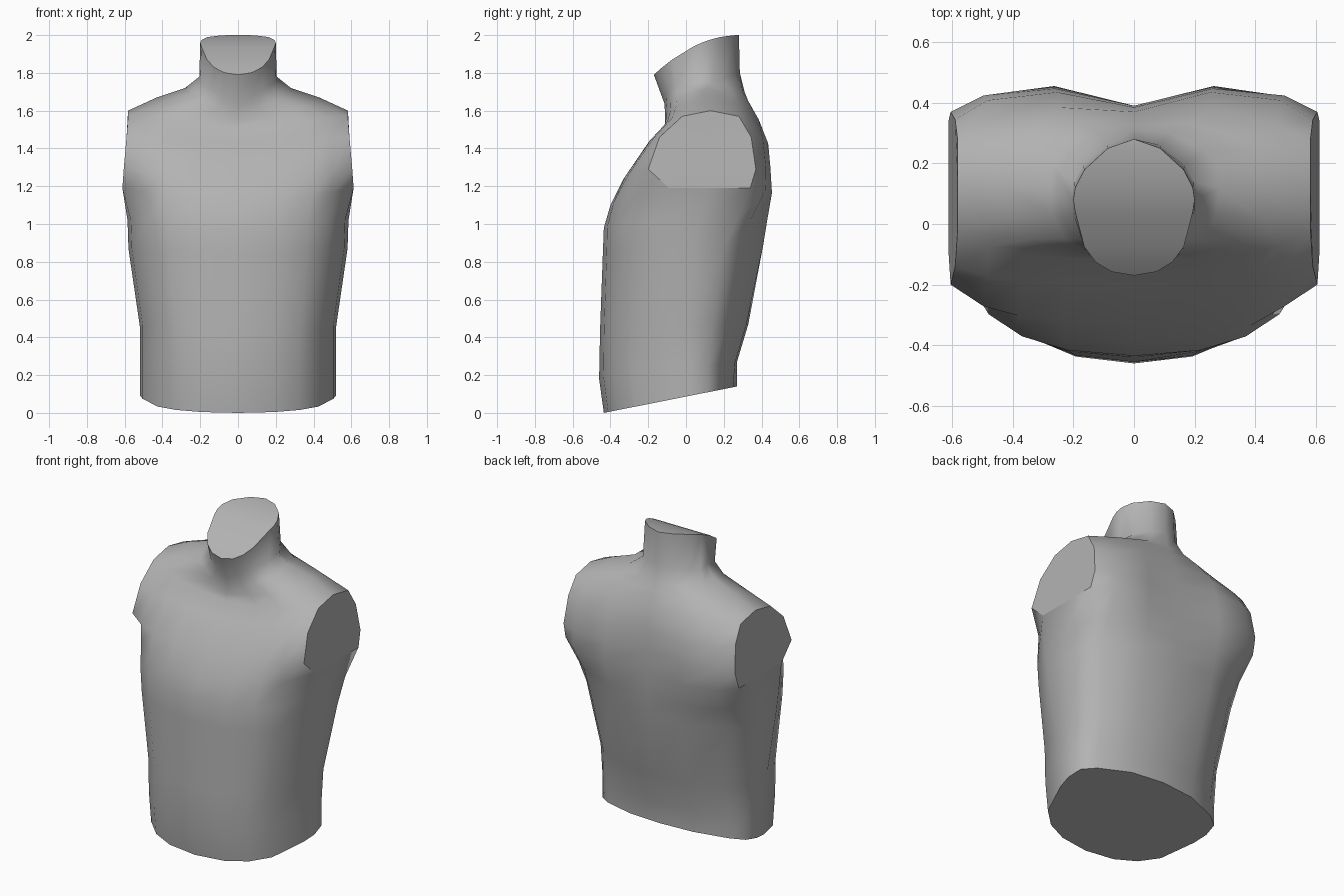
import bpy
import bmesh

if "Cube" in bpy.data.objects:
    bpy.data.objects.remove(bpy.data.objects["Cube"])

# One row per body ring:
# z front, z side, z back, half width, y front, y side front, y side back, y back, y spine
RINGS = [
    (0.00, 0.10, 0.14, 0.52, -0.435, -0.06, 0.12, 0.25, 0.27),
    (0.18, 0.25, 0.27, 0.52, -0.46, -0.08, 0.12, 0.26, 0.27),
    (0.44, 0.46, 0.47, 0.52, -0.455, -0.10, 0.14, 0.32, 0.33),
    (0.85, 0.87, 0.90, 0.58, -0.44, -0.11, 0.20, 0.41, 0.38),
    (0.98, 1.02, 1.02, 0.585, -0.435, -0.13, 0.27, 0.43, 0.39),
    (1.10, 1.19, 1.16, 0.612, -0.40, -0.09, 0.34, 0.455, 0.39),
    (1.24, 1.29, 1.30, 0.605, -0.33, -0.20, 0.37, 0.447, 0.39),
    (1.43, 1.46, 1.42, 0.59, -0.20, -0.14, 0.345, 0.435, 0.385),
    (1.50, 1.57, 1.55, 0.582, -0.12, -0.02, 0.28, 0.385, 0.37),
    (1.54, 1.64, 1.65, 0.43, -0.11, 0.02, 0.24, 0.33, 0.33),
    (1.58, 1.69, 1.70, 0.28, -0.11, 0.03, 0.20, 0.30, 0.31),
    (1.64, 1.75, 1.80, 0.205, -0.115, 0.03, 0.14, 0.26, 0.285),
    (1.79, 1.95, 2.00, 0.20, -0.17, 0.04, 0.12, 0.25, 0.28),
]
TOP = len(RINGS) - 1
ARM_RINGS = range(5, 8)      # ring gaps covered by the flat arm cuts


def mix(a, b, t):
    return a + (b - a) * t


def half_ring(i):
    """Points from the front centre round the +x side to the spine."""
    zf, zs, zb, w, yf, sf, sb, yb, ysp = RINGS[i]
    side = 1.0 if 5 <= i <= 8 else 0.97
    ridge = 0.03 if i >= 8 else 0.0
    lift = 0.10 if i >= 8 else 0.0
    back = 0.3 if 5 <= i <= 7 else 0.55
    pts = [
        (0, yf, zf),
        (0.37 * w, mix(yf, sf, 0.06), mix(zf, zs, 0.2 + lift)),
        (0.63 * w, mix(yf, sf, 0.21), mix(zf, zs, 0.5 + lift)),
        (0.82 * w, mix(yf, sf, 0.45), mix(zf, zs, 0.75 + lift)),
        (side * w, sf, zs),
        (w, (sf + sb) / 2, zs + ridge),
        (side * w, sb, zs),
        (0.82 * w, mix(yb, sb, back), mix(zs, zb, 0.4)),
        (0.43 * w, yb, mix(zs, zb, 0.85)),
        (0, ysp, zb),
    ]
    if i == 0:               # slanted flat waist cut
        pts = [(x, y, 0.14 * (y + 0.435) / 0.705) for x, y, _ in pts]
    if i == TOP:             # curved slanted neck cut
        pts = [(x, y, 2 - 0.21 * ((0.28 - y) / 0.45) ** 2) for x, y, _ in pts]
    return pts


bm = bmesh.new()
part = bm.faces.layers.int.new("part")
loops = []
for i in range(len(RINGS)):
    half = half_ring(i)
    full = half + [(-x, y, z) for x, y, z in half[-2:0:-1]]
    loops.append([bm.verts.new(p) for p in full])
n = len(loops[0])

# Skin between rings, with the two arm cuts tagged
for i in range(TOP):
    for j in range(n):
        k = (j + 1) % n
        f = bm.faces.new((loops[i][j], loops[i][k], loops[i + 1][k], loops[i + 1][j]))
        if i in ARM_RINGS and j in (4, 5, n - 6, n - 5):
            f[part] = 1

# Waist cut
bm.faces.new(loops[0][::-1])[part] = 2

# Neck cut, in strips from side to side
top = loops[TOP]
for j in range(n // 2):
    quad = [top[j], top[j + 1], top[n - j - 1], top[(n - j) % n]]
    bm.faces.new(list(dict.fromkeys(quad)))[part] = 3

# Smooth skin, crisp edges round every cut
bmesh.ops.recalc_face_normals(bm, faces=bm.faces[:])
for f in bm.faces:
    f.smooth = True
for e in bm.edges:
    if len(e.link_faces) == 2 and e.link_faces[0][part] != e.link_faces[1][part]:
        e.smooth = False

mesh = bpy.data.meshes.new("torso")
bm.to_mesh(mesh)
bm.free()
torso = bpy.data.objects.new("torso", mesh)
bpy.context.collection.objects.link(torso)

grey = bpy.data.materials.new("grey")
grey.diffuse_color = (0.45, 0.45, 0.45, 1)
grey.use_nodes = True
grey.node_tree.nodes["Principled BSDF"].inputs["Base Color"].default_value = grey.diffuse_color
mesh.materials.append(grey)
